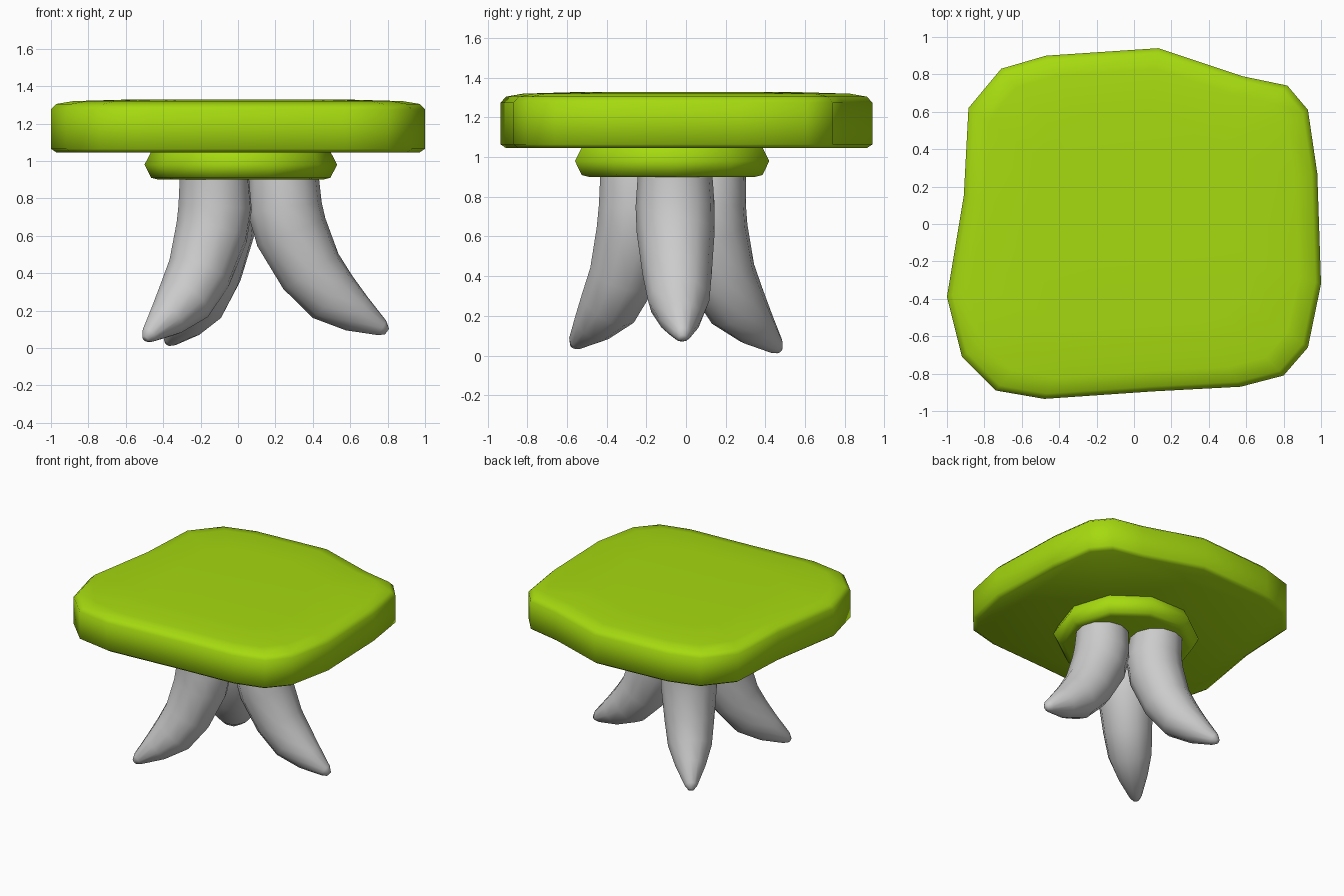
import bpy, bmesh
from math import sin, cos, pi, radians
from mathutils import Vector, Matrix

if "Cube" in bpy.data.objects:
    bpy.data.objects.remove(bpy.data.objects["Cube"])

lime = bpy.data.materials.new("lime")
lime.diffuse_color = (0.38, 0.70, 0.005, 1)
lime.use_nodes = True
lime.node_tree.nodes["Principled BSDF"].inputs["Base Color"].default_value = lime.diffuse_color


def skin(name, rings, mat=None, angle=40):
    """Bridge a stack of equal-length rings and cap both ends."""
    bm = bmesh.new()
    vs = [[bm.verts.new(p) for p in r] for r in rings]
    n = len(vs[0])
    for a, b in zip(vs, vs[1:]):
        for i in range(n):
            j = (i + 1) % n
            bm.faces.new((a[i], a[j], b[j], b[i]))
    bm.faces.new(vs[0][::-1])
    bm.faces.new(vs[-1])
    bmesh.ops.recalc_face_normals(bm, faces=bm.faces)
    me = bpy.data.meshes.new(name)
    bm.to_mesh(me)
    bm.free()
    ob = bpy.data.objects.new(name, me)
    bpy.context.collection.objects.link(ob)
    if mat:
        me.materials.append(mat)
    bpy.ops.object.select_all(action='DESELECT')
    ob.select_set(True)
    bpy.context.view_layer.objects.active = ob
    bpy.ops.object.shade_smooth_by_angle(angle=radians(angle))
    return ob


def stack(outline, centre, levels):
    cx, cy = centre
    return [[(cx + x * s, cy + y * s, z) for x, y in outline] for z, s in levels]


# Irregular table slab with softened rims
outline = [(-0.47, 0.90), (0.13, 0.94), (0.58, 0.79), (0.82, 0.74), (0.93, 0.61),
           (0.98, 0.27), (1.0, -0.32), (0.93, -0.66), (0.80, -0.81), (0.57, -0.87),
           (0.10, -0.895), (-0.48, -0.935), (-0.74, -0.89), (-0.92, -0.71),
           (-1.0, -0.39), (-0.91, 0.15), (-0.885, 0.62), (-0.71, 0.83)][::-1]
skin("table_top", stack(outline, (0, 0), [
    (1.045, 0.97), (1.065, 1), (1.275, 1), (1.305, 0.97), (1.32, 0.88), (1.328, 0.6)]),
    lime, 60)

# Faceted collar below the slab
deca = [(0.515 * cos(2 * pi * i / 10), 0.515 * sin(2 * pi * i / 10)) for i in range(10)]
skin("collar", stack(deca, (0.015, -0.07), [
    (0.90, 0.85), (0.91, 0.93), (0.98, 1), (1.05, 0.93)]), lime, 60)

# Curved tapering leg: (outward, height relative to the top pivot, radius)
path = [(0, 0.05, 0.185), (0, -0.06, 0.19), (0.005, -0.2, 0.2), (0.04, -0.33, 0.197),
        (0.145, -0.54, 0.175), (0.26, -0.675, 0.155), (0.39, -0.765, 0.107),
        (0.525, -0.842, 0.045), (0.552, -0.862, 0.02)]


def leg(name, top, heading, tilt, sides=12):
    pts = [Vector((d, 0, z)) for d, z, r in path]
    place = (Matrix.Translation((top[0], top[1], 0.95))
             @ Matrix.Rotation(radians(heading), 4, 'Z')
             @ Matrix.Rotation(radians(tilt), 4, 'Y'))
    rings = []
    for k, (d, z, r) in enumerate(path):
        t = (pts[min(k + 1, len(pts) - 1)] - pts[max(k - 1, 0)]).normalized()
        side = Vector((-t.z, 0, t.x))
        rings.append([place @ (pts[k] + side * r * cos(2 * pi * i / sides)
                               + Vector((0, r * sin(2 * pi * i / sides), 0)))
                      for i in range(sides)])
    skin(name, rings, None, 60)


leg("right_leg", (0.245, -0.055), 4, 0)
leg("front_left_leg", (-0.13, -0.25), 221, 4.4)
leg("back_left_leg", (-0.11, 0.12), 127, 7.2)
